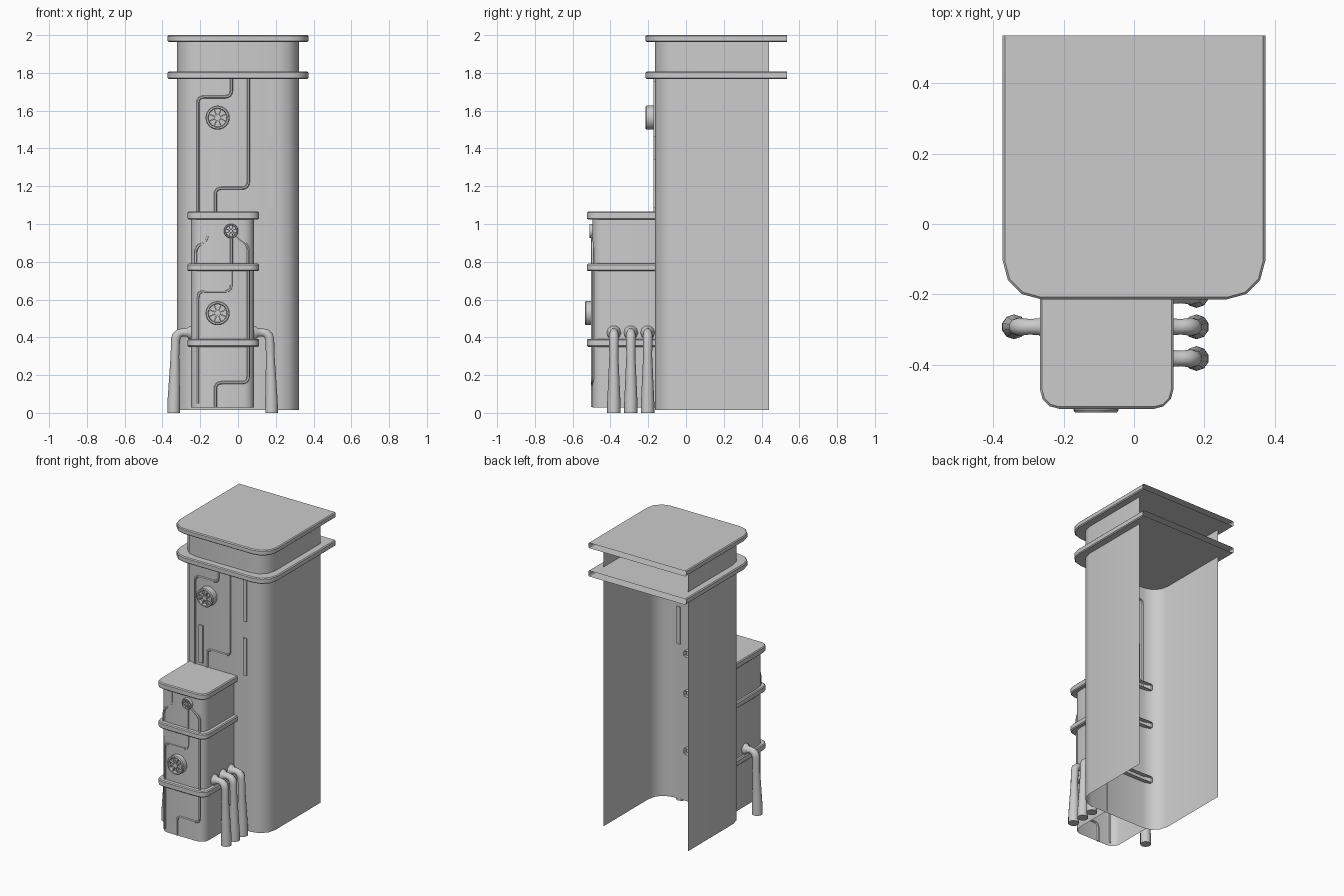
import bpy, bmesh, math
from mathutils import Vector

if "Cube" in bpy.data.objects:
    bpy.data.objects.remove(bpy.data.objects["Cube"])


def finish(name, bm, angle=35):
    bmesh.ops.recalc_face_normals(bm, faces=bm.faces)
    me = bpy.data.meshes.new(name)
    bm.to_mesh(me)
    bm.free()
    ob = bpy.data.objects.new(name, me)
    bpy.context.collection.objects.link(ob)
    smooth(ob, angle)
    return ob


def smooth(ob, angle=35):
    bpy.ops.object.select_all(action='DESELECT')
    ob.select_set(True)
    bpy.context.view_layer.objects.active = ob
    bpy.ops.object.shade_smooth_by_angle(angle=math.radians(angle))


def u_profile(x0, x1, yf, yb, r, seg=3):
    # Plan outline with two rounded front corners, open at the back
    pts = [(x0, yb)]
    for cx, start in ((x0 + r, 180), (x1 - r, 270)):
        for i in range(seg + 1):
            a = math.radians(start + 90 * i / seg)
            pts.append((cx + r * math.cos(a), yf + r + r * math.sin(a)))
    return pts + [(x1, yb)]


def u_shell(name, x0, x1, yf, yb, r, z0, z1, slab=False):
    b = 0.006
    levels = [(z0, b), (z0 + b, 0), (z1 - b, 0), (z1, b)] if slab else [(z0, 0), (z1, 0)]
    bm = bmesh.new()
    rings = [[bm.verts.new((x, y, z)) for x, y in
              u_profile(x0 + i, x1 - i, yf + i, yb, r - i)] for z, i in levels]
    for lo, hi in zip(rings, rings[1:]):
        for i in range(len(lo) - 1):
            bm.faces.new((lo[i], lo[i + 1], hi[i + 1], hi[i]))
    if slab:
        bm.faces.new(rings[0])
        bm.faces.new(rings[-1])
    return finish(name, bm)


def rounded(path, r, seg=4):
    # Replace inner corners of a path by quadratic arcs
    p = [Vector(q) for q in path]
    out = [p[0]]
    for a, c, d in zip(p, p[1:], p[2:]):
        s = c + (a - c).normalized() * min(r, (a - c).length * 0.49)
        e = c + (d - c).normalized() * min(r, (d - c).length * 0.49)
        for i in range(seg + 1):
            t = i / seg
            out.append(s * (1 - t) ** 2 + c * 2 * t * (1 - t) + e * t * t)
    return out + [p[-1]]


def tube(name, pts, radii, res):
    cu = bpy.data.curves.new(name, 'CURVE')
    cu.dimensions = '3D'
    cu.bevel_depth = 1.0
    cu.bevel_resolution = res
    cu.use_fill_caps = True
    sp = cu.splines.new('POLY')
    sp.points.add(len(pts) - 1)
    for q, p, r in zip(sp.points, pts, radii):
        q.co = (*p, 1)
        q.radius = r
    ob = bpy.data.objects.new(name, cu)
    bpy.context.collection.objects.link(ob)
    bpy.ops.object.select_all(action='DESELECT')
    ob.select_set(True)
    bpy.context.view_layer.objects.active = ob
    bpy.ops.object.convert(target='MESH')
    smooth(bpy.context.object, 50)


def conduit(name, xz, y, dz=0.0):
    pts = rounded([(x, y, z + dz) for x, z in xz], 0.035)
    tube(name, pts, [0.008] * len(pts), 1)


def box(name, x0, x1, y0, y1, z0, z1):
    bm = bmesh.new()
    bmesh.ops.create_cube(bm, size=1)
    for v in bm.verts:
        v.co = ((x0 + x1) / 2 + v.co.x * (x1 - x0), (y0 + y1) / 2 + v.co.y * (y1 - y0),
                (z0 + z1) / 2 + v.co.z * (z1 - z0))
    return finish(name, bm)


def fan(name, x, z, r, yf, yb, n=24):
    bm = bmesh.new()
    # Housing: lathe profile of (radius, y), closing on a recessed disc
    d = r * 0.3
    prof = [(r, yb), (r, yf + 0.006), (r * 0.93, yf), (r * 0.8, yf), (r * 0.75, yf + d)]
    rings = [[bm.verts.new((x + q * math.cos(2 * math.pi * i / n), y,
                            z + q * math.sin(2 * math.pi * i / n))) for i in range(n)]
             for q, y in prof]
    for a, b in zip(rings, rings[1:]):
        for i in range(n):
            j = (i + 1) % n
            bm.faces.new((a[i], a[j], b[j], b[i]))
    bm.faces.new(rings[-1])
    # Hub
    hub = [[bm.verts.new((x + r * 0.25 * math.cos(math.pi * i / 6), y,
                          z + r * 0.25 * math.sin(math.pi * i / 6))) for i in range(12)]
           for y in (yf + 0.002, yf + d)]
    bm.faces.new(hub[0])
    for i in range(12):
        j = (i + 1) % 12
        bm.faces.new((hub[0][i], hub[0][j], hub[1][j], hub[1][i]))
    # Spokes
    for k in range(8):
        a = 2 * math.pi * (k + 0.5) / 8
        u, w = Vector((math.cos(a), 0, math.sin(a))), Vector((-math.sin(a), 0, math.cos(a)))
        c = Vector((x, yf + d * 0.5, z)) + u * r * 0.52
        for v in bmesh.ops.create_cube(bm, size=1)['verts']:
            o = v.co.copy()
            v.co = c + u * o.x * r * 0.6 + w * o.z * r * 0.1 + Vector((0, o.y * d * 0.7, 0))
    finish(name, bm)


# Main tower wall and its two roof slabs, open at back and bottom
u_shell("tower_wall", -0.323, 0.323, -0.165, 0.44, 0.11, 0.015, 1.98)
for name, z0, z1 in (("tower_roof", 1.963, 2.0), ("tower_ledge", 1.767, 1.807)):
    u_shell(name, -0.373, 0.373, -0.214, 0.535, 0.11, z0, z1, True)

# Front annex and its three bands
u_shell("annex_wall", -0.248, 0.085, -0.495, -0.16, 0.055, 0.028, 1.05)
for name, z0, z1 in (("annex_roof", 1.024, 1.066), ("annex_upper_band", 0.75, 0.79),
                     ("annex_lower_band", 0.35, 0.392)):
    u_shell(name, -0.267, 0.112, -0.525, -0.135, 0.055, z0, z1, True)

# Drain pipes: flared collar at the wall, elbow, widening foot
for i, (side, y) in enumerate(((1, -0.382), (1, -0.292), (1, -0.203), (-1, -0.292))):
    wall = 0.083 if side > 0 else -0.246
    prof = [(0, 0.425, 0.038), (0.012, 0.425, 0.036), (0.024, 0.426, 0.024), (0.05, 0.426, 0.022),
            (0.066, 0.421, 0.024), (0.079, 0.408, 0.026), (0.085, 0.388, 0.025),
            (0.088, 0.3, 0.024), (0.094, 0.06, 0.035), (0.095, 0.0, 0.035)]
    tube("drain_pipe_%d" % (i + 1), [(wall + side * a, y, z) for a, z, r in prof],
         [r for a, z, r in prof], 3)

# Wall conduits and vents, repeated lower down on the annex
left_run = [(-0.035, 1.785), (-0.035, 1.673), (-0.213, 1.673), (-0.213, 1.03)]
right_run = [(0.055, 1.785), (0.055, 1.19), (-0.12, 1.19), (-0.12, 1.06)]
conduit("tower_left_conduit", left_run, -0.165)
conduit("tower_right_conduit", right_run, -0.165)
conduit("annex_left_conduit", left_run[:3] + [(-0.213, 1.08)], -0.491, -1.03)
conduit("annex_right_conduit", right_run, -0.495, -1.03)
conduit("annex_top_left_conduit",
        [(-0.16, 1.03), (-0.16, 0.91), (-0.225, 0.88), (-0.225, 0.78)], -0.489)
conduit("annex_top_right_conduit",
        [(-0.035, 0.965), (0.01, 0.915), (0.055, 0.89), (0.055, 0.77)], -0.495)
conduit("annex_top_middle_conduit", [(-0.035, 0.94), (-0.035, 0.77)], -0.495)
fan("tower_fan", -0.108, 1.563, 0.064, -0.214, -0.16)
fan("annex_fan", -0.108, 0.528, 0.064, -0.535, -0.49)
fan("annex_small_fan", -0.037, 0.963, 0.038, -0.512, -0.49)

# Slim vertical panels through the tower front
for i, (x0, x1, z0, z1) in enumerate(((0.157, 0.185, 1.46, 1.755), (0.157, 0.185, 1.087, 1.345),
                                      (-0.18, -0.15, 1.085, 1.345))):
    box("wall_panel_%d" % (i + 1), x0, x1, -0.172, -0.158, z0, z1)
